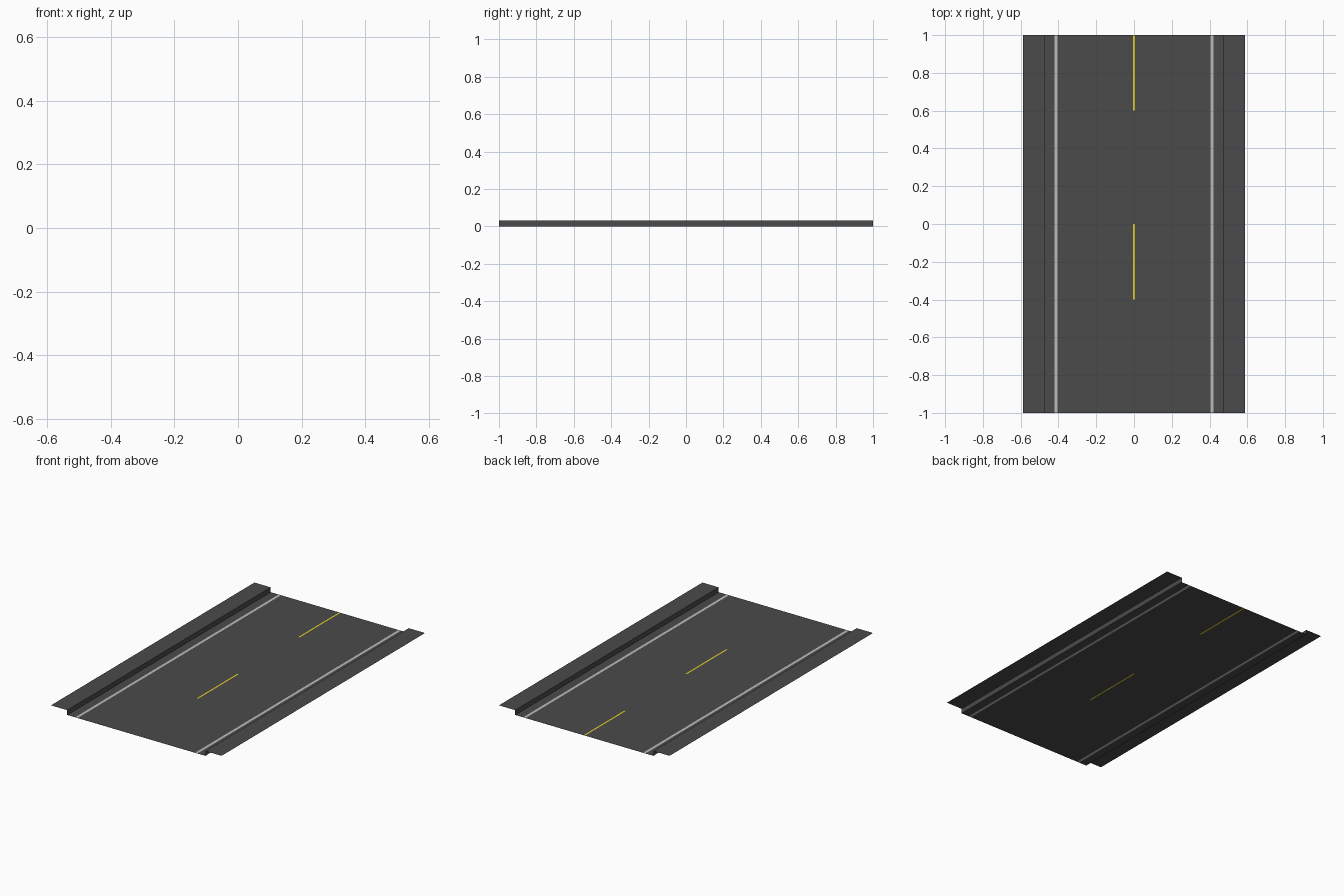
import bpy

if "Cube" in bpy.data.objects:
    bpy.data.objects.remove(bpy.data.objects["Cube"])

W, KERB_X, KERB_Z = 0.587, 0.475, 0.03      # half width, kerb position, kerb height
LINE_IN, LINE_OUT, DASH = 0.404, 0.421, 0.005


def material(name, rgb):
    m = bpy.data.materials.new(name)
    m.diffuse_color = (*rgb, 1)
    m.use_nodes = True
    m.node_tree.nodes["Principled BSDF"].inputs["Base Color"].default_value = m.diffuse_color
    return m


asphalt = material("asphalt", (0.07, 0.07, 0.072))
white = material("white_paint", (0.5, 0.5, 0.5))
yellow = material("yellow_paint", (0.75, 0.62, 0.02))


def strip(name, profile, mat, y0=-1.0, y1=1.0):
    """Sweep an (x, z) profile, running left to right, along y as an open sheet."""
    n = len(profile)
    verts = [(x, y, z) for y in (y0, y1) for x, z in profile]
    faces = [(i, i + 1, n + i + 1, n + i) for i in range(n - 1)]
    mesh = bpy.data.meshes.new(name)
    mesh.from_pydata(verts, [], faces)
    mesh.materials.append(mat)
    ob = bpy.data.objects.new(name, mesh)
    bpy.context.collection.objects.link(ob)
    return ob


def flat(name, x0, x1, mat, y0=-1.0, y1=1.0):
    return strip(name, [(x0, 0), (x1, 0)], mat, y0, y1)


# Both halves: lane, painted edge line, shoulder with raised kerb and pavement
for side, s in (("left", -1), ("right", 1)):
    flat(side + "_lane", *sorted((s * DASH, s * LINE_IN)), asphalt)
    flat(side + "_edge_line", *sorted((s * LINE_IN, s * LINE_OUT)), white)
    kerb = [(LINE_OUT, 0), (KERB_X, 0), (KERB_X, KERB_Z), (W, KERB_Z)]
    strip(side + "_shoulder_and_kerb", sorted(((s * x, z) for x, z in kerb),
          key=lambda p: (p[0], -s * -p[1])), asphalt)

# Centre line: alternating asphalt gaps and yellow dashes, flush with the road
ys = [-1.0, -0.4, 0.0, 0.6, 1.0]
for i, (a, b) in enumerate(zip(ys, ys[1:])):
    if i % 2:
        flat(f"centre_dash_{i}", -DASH, DASH, yellow, a, b)
    else:
        flat(f"centre_gap_{i}", -DASH, DASH, asphalt, a, b)
